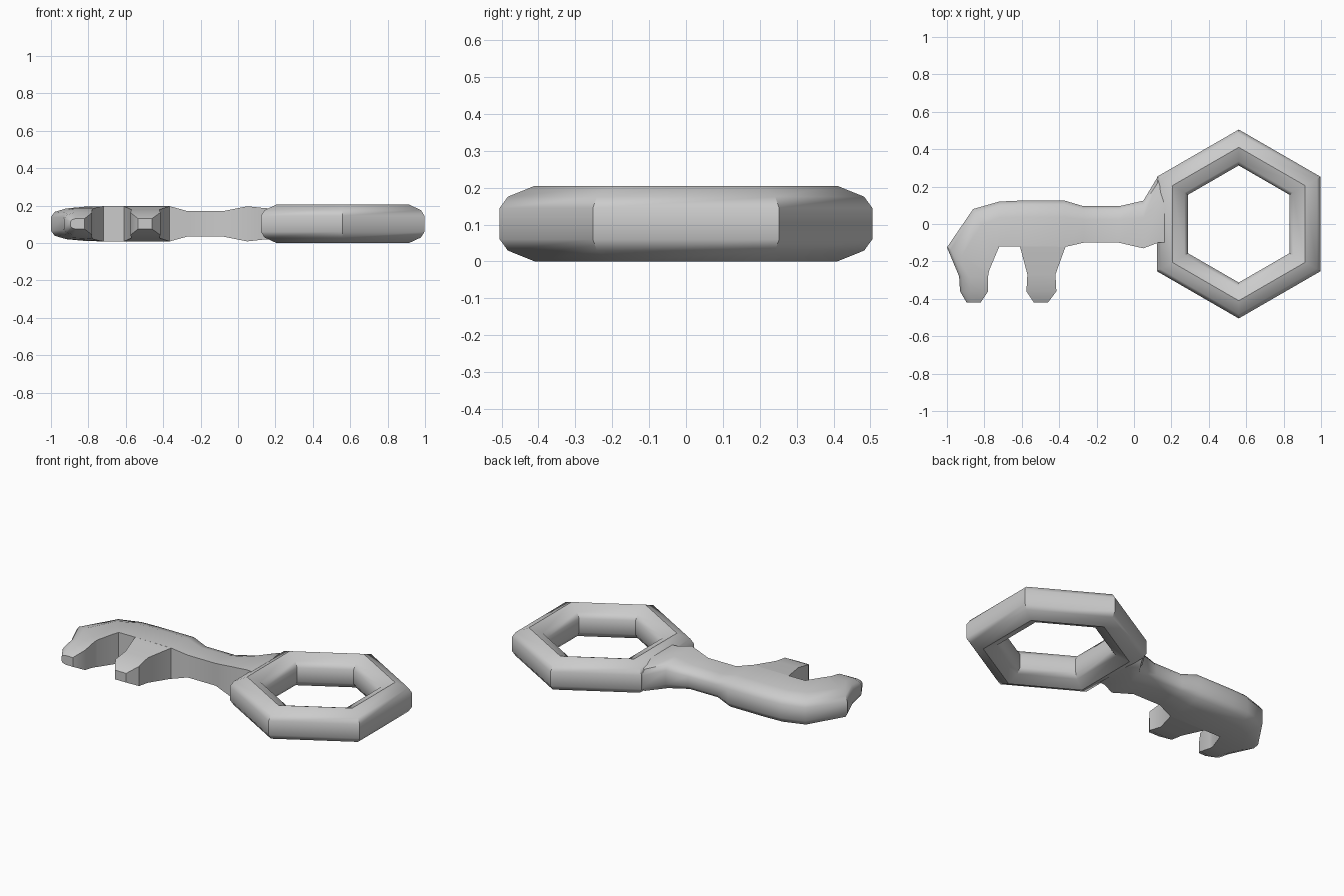
import bpy, bmesh, math

if "Cube" in bpy.data.objects:
    bpy.data.objects.remove(bpy.data.objects["Cube"])

ZC = 0.1025  # mid-height of the key


def loft(name, rings, closed=False, angle=40):
    """Skin a list of equal-length point loops into one object."""
    bm = bmesh.new()
    loops = [[bm.verts.new(p) for p in ring] for ring in rings]
    n = len(loops[0])
    pairs = list(zip(loops, loops[1:]))
    if closed:
        pairs.append((loops[-1], loops[0]))
    else:
        bm.faces.new(loops[0])
        bm.faces.new(loops[-1])
    for a, b in pairs:
        for i in range(n):
            j = (i + 1) % n
            bm.faces.new((a[i], a[j], b[j], b[i]))
    bmesh.ops.recalc_face_normals(bm, faces=bm.faces)
    mesh = bpy.data.meshes.new(name)
    bm.to_mesh(mesh)
    bm.free()
    obj = bpy.data.objects.new(name, mesh)
    bpy.context.collection.objects.link(obj)
    bpy.ops.object.select_all(action='DESELECT')
    obj.select_set(True)
    bpy.context.view_layer.objects.active = obj
    bpy.ops.object.shade_smooth_by_angle(angle=math.radians(angle))
    return obj


# Hexagonal bow: rounded tube section swept around six corners
quarter = [(0.505, 0.0425), (0.483, 0.073), (0.41, 0.1025), (0.335, 0.073), (0.313, 0.0425)]
tube = quarter + [(r, -z) for r, z in reversed(quarter)]
bow = []
for k in range(6):
    a = math.radians(30 + 60 * k)
    bow.append([(0.56 + r * math.cos(a), r * math.sin(a), ZC + z) for r, z in tube])
loft("bow", bow, closed=True, angle=44)


# Blade section: rounded along the back edge, flat along the toothed edge
def blade_section(a, b, h):
    half = [(0, 0.45), (0.09, 0.78), (0.36, 1), (1, 1)]
    pts = half + [(t, -s) for t, s in reversed(half)]
    return [(a[0] + (b[0] - a[0]) * t, a[1] + (b[1] - a[1]) * t, ZC + s * h) for t, s in pts]


# Shaft that bends at its end into the first tooth: back point, front point, half height
stations = [
    ((0.20, 0.20), (0.20, -0.10), 0.080),
    ((0.125, 0.25), (0.13, -0.10), 0.085),
    ((0.05, 0.125), (0.05, -0.13), 0.094),
    ((-0.08, 0.095), (-0.08, -0.10), 0.068),
    ((-0.27, 0.095), (-0.27, -0.10), 0.068),
    ((-0.37, 0.125), (-0.365, -0.122), 0.094),
    ((-0.61, 0.125), (-0.61, -0.12), 0.094),
    ((-0.72, 0.12), (-0.72, -0.12), 0.094),
    ((-0.86, 0.08), (-0.735, -0.155), 0.092),
    ((-1.00, -0.125), (-0.775, -0.25), 0.082),
    ((-0.935, -0.28), (-0.78, -0.28), 0.075),
    ((-0.93, -0.36), (-0.78, -0.36), 0.060),
    ((-0.895, -0.42), (-0.82, -0.42), 0.028),
]
loft("shaft", [blade_section(*s) for s in stations])

# Second tooth: tapered block with a chamfered tip (x range, y, half height)
tooth = [
    (-0.61, -0.365, -0.118, 0.094),
    (-0.57, -0.42, -0.27, 0.076),
    (-0.575, -0.415, -0.36, 0.060),
    (-0.535, -0.46, -0.42, 0.028),
]
loft("tooth", [[(x0, y, ZC - h), (x1, y, ZC - h), (x1, y, ZC + h), (x0, y, ZC + h)]
               for x0, x1, y, h in tooth])
